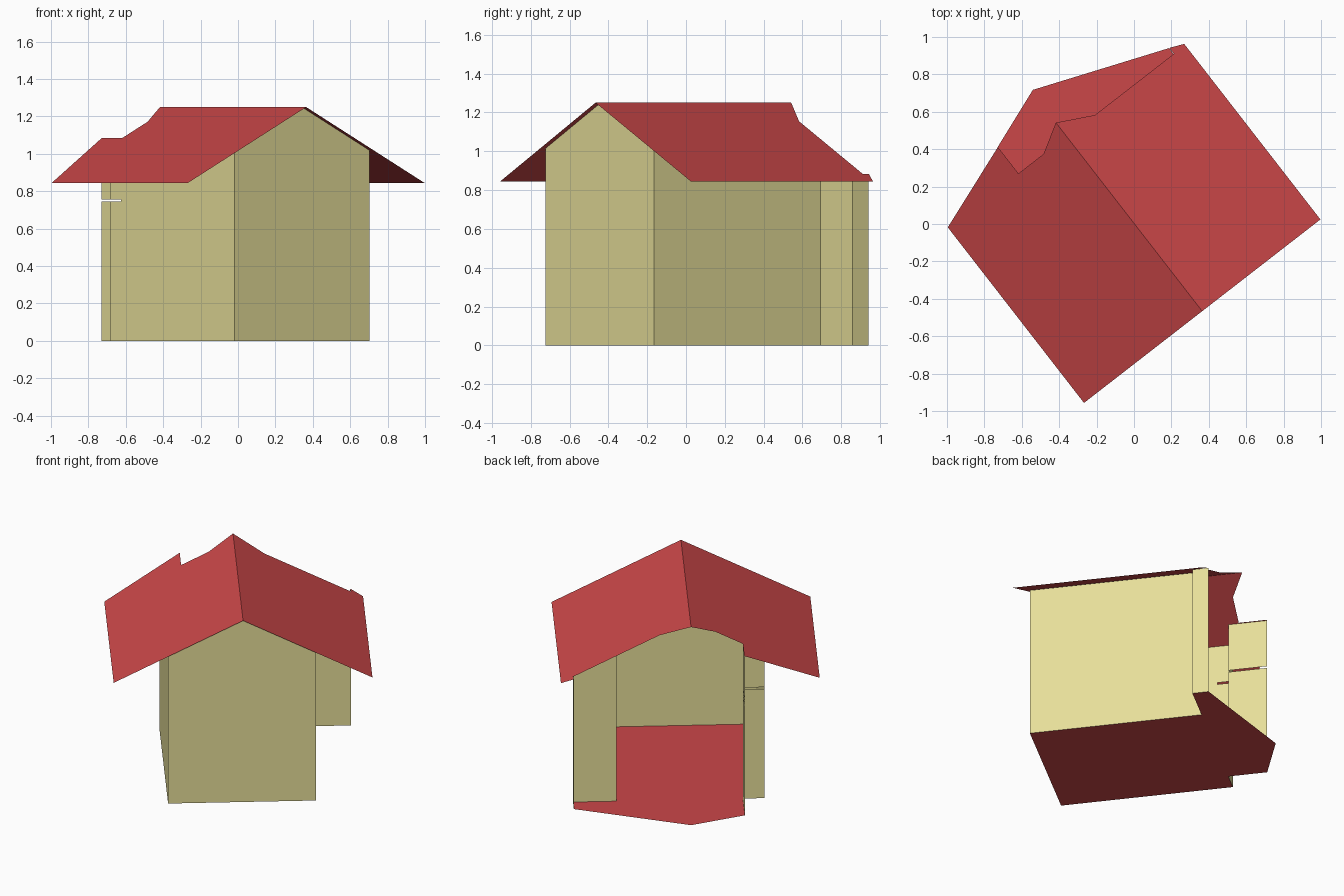
import bpy
import bmesh

cube = bpy.data.objects.get("Cube")
if cube:
    bpy.data.objects.remove(cube, do_unlink=True)

# House axes in plan: u runs across the gable, v along the ridge
RIDGE_Z, EAVE_Z, HALF = 1.25, 0.845, 0.8
LEFT, RIGHT, FRONT, BACK = -0.462, 0.452, -0.558, 0.527
BAY_LEFT, BAY_RIGHT = -0.328, 0.722
SLIT_LOW, SLIT_HIGH = 0.744, 0.756


def roof_z(u):
    return RIDGE_Z - (RIDGE_Z - EAVE_Z) * abs(u) / HALF


def place(u, v, z):
    return (0.79 * u - 0.613 * v + 0.003, 0.613 * u + 0.79 * v, z)


def material(name, rgb):
    mat = bpy.data.materials.new(name)
    mat.use_nodes = True
    mat.diffuse_color = (*rgb, 1)
    mat.node_tree.nodes["Principled BSDF"].inputs["Base Color"].default_value = (*rgb, 1)
    return mat


cream = material("cream_wall", (0.79, 0.73, 0.32))
red = material("red_roof", (0.60, 0.063, 0.066))


def build(name, polygons, mat):
    """Make one object from flat polygons given in house axes."""
    bm = bmesh.new()
    for poly in polygons:
        bm.faces.new([bm.verts.new(place(*p)) for p in poly])
    bmesh.ops.remove_doubles(bm, verts=bm.verts, dist=0.0005)
    mesh = bpy.data.meshes.new(name)
    bm.to_mesh(mesh)
    bm.free()
    mesh.materials.append(mat)
    obj = bpy.data.objects.new(name, mesh)
    bpy.context.collection.objects.link(obj)
    return obj


def panel(a, b, low=0.0, high=None):
    """Upright panel between two plan points, up to the roof by default."""
    tops = [(high if high else roof_z(p[0]) - 0.002) for p in (a, b)]
    return [(*a, low), (*b, low), (*b, tops[1]), (*a, tops[0])]


def slit_panel(a, b):
    """Upright panel with a narrow horizontal slit."""
    return [panel(a, b, 0, SLIT_LOW), panel(a, b, SLIT_HIGH)]


# Roof slopes, with the back edge cut away around the open bay
left_plan = [(0, -0.59), (0, 0.686), (-0.155, 0.594), (-0.325, 0.594),
             (-0.325, 0.773), (-HALF, 0.598), (-HALF, -0.59)]
right_plan = [(HALF, -0.59), (HALF, 0.598), (0.724, 0.63), (0.724, 0.59),
              (0.19, 0.59), (0, 0.686), (0, -0.59)]
for name, plan in (("roof_left_slope", left_plan), ("roof_right_slope", right_plan)):
    build(name, [[(u, v, roof_z(u)) for u, v in plan]], red)

# Floor with its pointed back end
floor_plan = [(LEFT, FRONT), (RIGHT, FRONT), (RIGHT, BACK), (BAY_RIGHT, BACK),
              (BAY_RIGHT, 0.63), (0.01, 0.9), (BAY_LEFT, 0.773),
              (BAY_LEFT, BACK), (LEFT, BACK)]
build("floor", [[(u, v, 0) for u, v in floor_plan]], red)

# Gable wall
build("gable_wall", [[(LEFT, FRONT, 0), (RIGHT, FRONT, 0),
                      (RIGHT, FRONT, roof_z(RIGHT) - 0.002),
                      (0, FRONT, RIDGE_Z - 0.002),
                      (LEFT, FRONT, roof_z(LEFT) - 0.002)]], cream)

# Right wall, stepping outward to the bay
build("right_wall", [panel((RIGHT, FRONT), (RIGHT, BACK)),
                     panel((RIGHT, BACK), (BAY_RIGHT, BACK)),
                     panel((BAY_RIGHT, BACK), (BAY_RIGHT, 0.63))], cream)

# Left wall, stepping inward to the bay, slit near its back end
build("left_wall", [panel((LEFT, 0.43), (LEFT, FRONT))]
      + slit_panel((LEFT, BACK), (LEFT, 0.43))
      + slit_panel((BAY_LEFT, BACK), (LEFT, BACK))
      + slit_panel((BAY_LEFT, 0.773), (BAY_LEFT, BACK)), cream)
